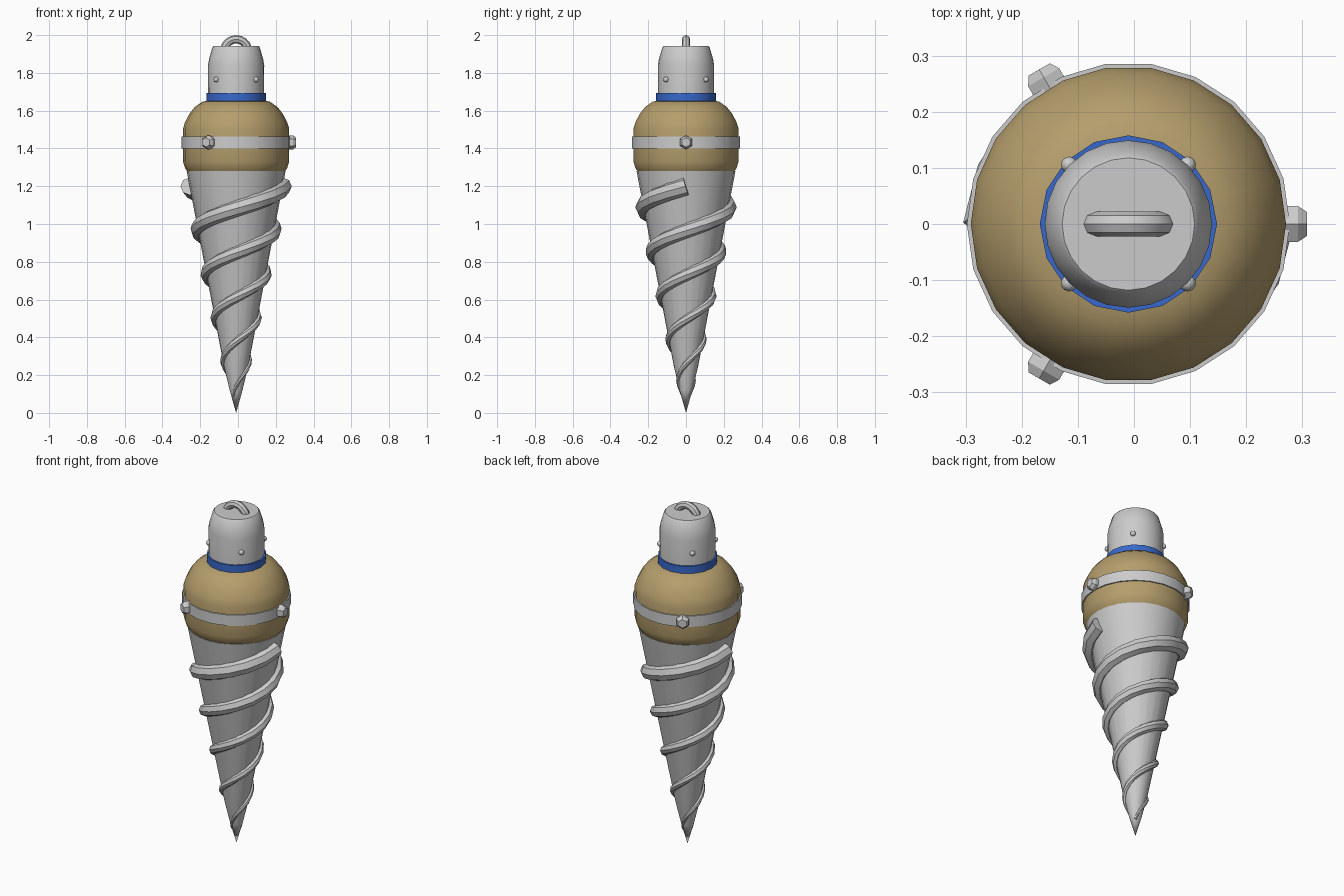
import bpy, bmesh
from math import sin, cos, pi, radians
from mathutils import Matrix, Vector

if "Cube" in bpy.data.objects:
    bpy.data.objects.remove(bpy.data.objects["Cube"])

AX = -0.01  # x position of the drill axis
AXIS = Matrix.Translation((AX, 0, 0))


def material(name, rgb):
    m = bpy.data.materials.new(name)
    m.diffuse_color = (*rgb, 1)
    m.use_nodes = True
    m.node_tree.nodes["Principled BSDF"].inputs["Base Color"].default_value = m.diffuse_color
    return m


TAN = material("tan", (0.46, 0.34, 0.15))
BLUE = material("blue", (0.04, 0.14, 0.6))


def finish(name, bm, matrix=AXIS, mat=None, angle=35):
    bmesh.ops.remove_doubles(bm, verts=bm.verts, dist=1e-5)
    bmesh.ops.recalc_face_normals(bm, faces=bm.faces)
    me = bpy.data.meshes.new(name)
    bm.to_mesh(me)
    bm.free()
    me.shade_smooth()
    me.set_sharp_from_angle(angle=radians(angle))
    if mat:
        me.materials.append(mat)
    ob = bpy.data.objects.new(name, me)
    ob.matrix_world = matrix
    bpy.context.collection.objects.link(ob)
    return ob


def bridge(bm, rings, closed=False):
    pairs = list(zip(rings, rings[1:]))
    if closed:
        pairs.append((rings[-1], rings[0]))
    for a, b in pairs:
        for i in range(len(a)):
            j = (i + 1) % len(a)
            bm.faces.new((a[i], a[j], b[j], b[i]))


def lathe(name, profile, n, matrix=AXIS, mat=None, closed=False, angle=35):
    bm = bmesh.new()
    rings = [[bm.verts.new((r * cos(2 * pi * i / n), r * sin(2 * pi * i / n), z))
              for i in range(n)] for r, z in profile]
    bridge(bm, rings, closed)
    return finish(name, bm, matrix, mat, angle)


def cone_r(z):
    return 0.26 * z if z < 0.25 else 0.065 + (z - 0.25) * 0.191


def tube(name, path, radius, sides, matrix=AXIS):
    # path(t) gives the centre and a guide normal, t in 0..1
    bm = bmesh.new()
    rings, steps = [], path.steps
    for k in range(steps + 1):
        t = k / steps
        p, nrm = path(t)
        tan = (path(t + 1e-3)[0] - path(t - 1e-3)[0]).normalized()
        nrm = (nrm - tan * nrm.dot(tan)).normalized()
        bi = tan.cross(nrm)
        r = radius(t)
        rings.append([bm.verts.new(p + r * (nrm * cos(2 * pi * i / sides) + bi * sin(2 * pi * i / sides)))
                      for i in range(sides)])
    bridge(bm, rings)
    bm.faces.new(rings[0])
    bm.faces.new(rings[-1])
    return finish(name, bm, matrix)


# drill cone
lathe("drill_cone", [(0, 0), (0.034, 0.12), (cone_r(0.25), 0.25), (cone_r(1.28), 1.28), (0, 1.28)], 24)

# two spiral ridges, half a turn apart
Z0, Z1, PITCH = 0.09, 1.2, 0.47
for s in range(2):
    def helix(t, s=s):
        z = Z0 + (Z1 - Z0) * t
        a = s * pi + 2 * pi * (z - Z1) / PITCH
        out = Vector((cos(a), sin(a), 0))
        return out * cone_r(z) + Vector((0, 0, z)), out
    helix.steps = 40
    tube(f"spiral_ridge_{s + 1}", helix, lambda t: 0.003 + 0.183 * cone_r(Z0 + (Z1 - Z0) * t), 8)

# tan body
lathe("body", [(0, 1.27), (0.252, 1.27), (0.27, 1.295), (0.281, 1.33), (0.281, 1.505), (0.27, 1.54),
               (0.246, 1.585), (0.218, 1.62), (0.178, 1.648), (0.13, 1.655), (0, 1.655)], 22, mat=TAN)

# band round the body
lathe("body_band", [(0.27, 1.4), (0.288, 1.4), (0.288, 1.463), (0.27, 1.463)], 22, closed=True)

# three hex bolts on the band
for k in range(3):
    m = (AXIS @ Matrix.Rotation(k * 2 * pi / 3, 4, 'Z') @ Matrix.Translation((0.26, 0, 1.432))
         @ Matrix.Rotation(pi / 2, 4, 'Y'))
    lathe(f"bolt_{k + 1}", [(0, 0), (0.037, 0), (0.037, 0.042), (0.025, 0.058), (0, 0.058)], 6, m, angle=25)

# blue collar
lathe("collar", [(0.14, 1.648), (0.158, 1.648), (0.158, 1.693), (0.14, 1.693)], 16, mat=BLUE, closed=True)

# cap
lathe("cap", [(0, 1.65), (0.148, 1.65), (0.149, 1.84), (0.143, 1.875), (0.125, 1.936), (0.118, 1.943), (0, 1.943)],
      24)

# four rivets on the cap
for k in range(4):
    a = pi / 4 + k * pi / 2
    bm = bmesh.new()
    bmesh.ops.create_uvsphere(bm, u_segments=10, v_segments=6, radius=0.015)
    finish(f"rivet_{k + 1}", bm, AXIS @ Matrix.Translation((0.149 * cos(a), 0.149 * sin(a), 1.765)))


# lifting loop on top
def arch(t):
    a = pi * (t * 1.1 - 0.05)
    out = Vector((cos(a), 0, sin(a)))
    return Vector((0, 0, 1.914)) + out * 0.064, out


arch.steps = 10
tube("lifting_loop", arch, lambda t: 0.022, 8)
